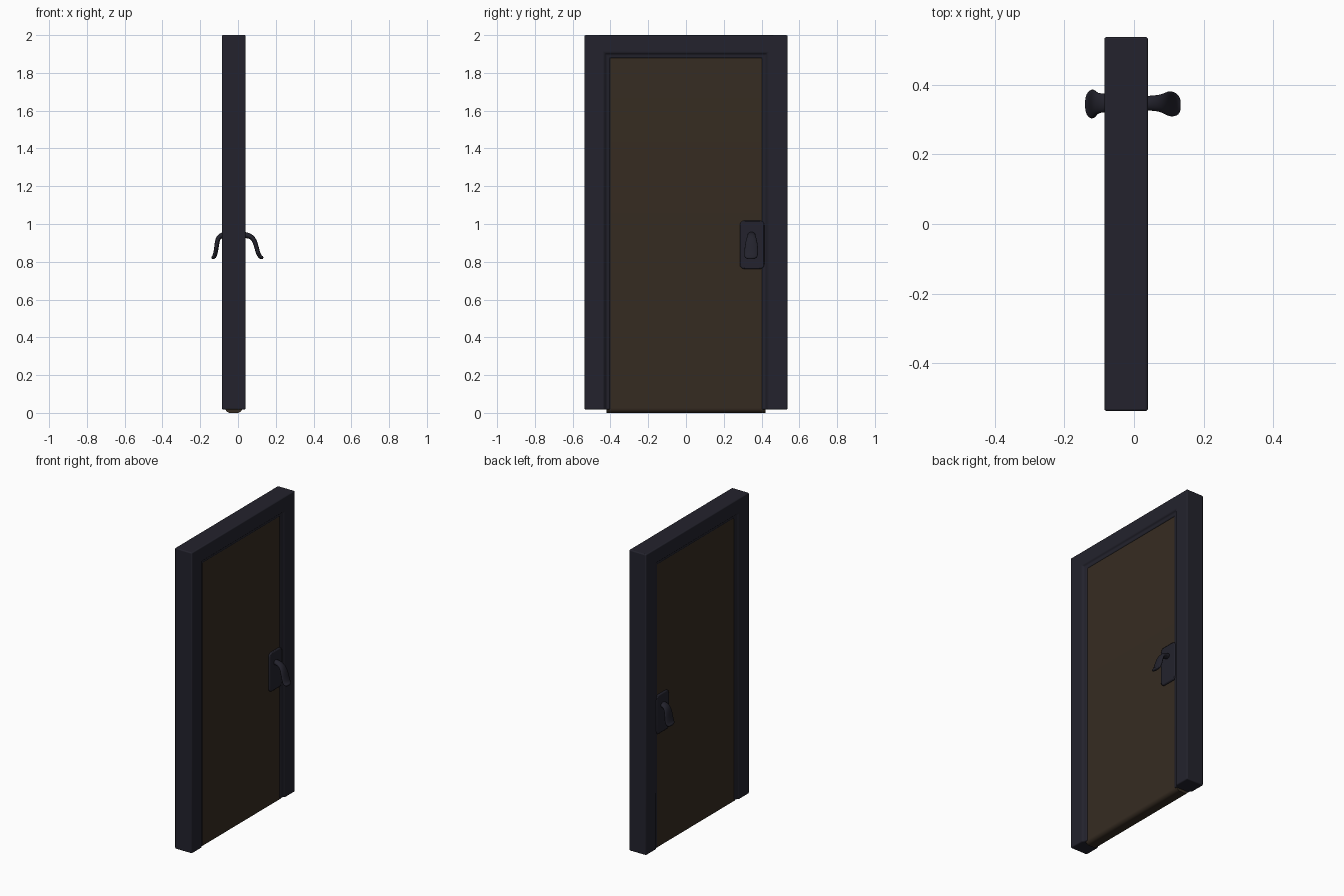
import bpy, bmesh, math
from mathutils import Vector

if "Cube" in bpy.data.objects:
    bpy.data.objects.remove(bpy.data.objects["Cube"])

XC = -0.0225          # middle of the door thickness
HANDLE_Y = 0.344


def material(name, rgb):
    m = bpy.data.materials.new(name)
    m.diffuse_color = (*rgb, 1)
    m.use_nodes = True
    m.node_tree.nodes["Principled BSDF"].inputs["Base Color"].default_value = m.diffuse_color
    return m


DARK = material("dark slate", (0.0168, 0.0165, 0.026))
BROWN = material("dark brown", (0.037, 0.025, 0.0158))


def finish(name, bm, mat, bevel=0, segments=3, smooth=40):
    bmesh.ops.recalc_face_normals(bm, faces=bm.faces)
    me = bpy.data.meshes.new(name)
    bm.to_mesh(me)
    bm.free()
    ob = bpy.data.objects.new(name, me)
    bpy.context.collection.objects.link(ob)
    me.materials.append(mat)
    if bevel:
        mod = ob.modifiers.new("soft_edges", 'BEVEL')
        mod.width, mod.segments = bevel, segments
        mod.limit_method, mod.angle_limit = 'ANGLE', math.radians(30)
    bpy.ops.object.select_all(action='DESELECT')
    bpy.context.view_layer.objects.active = ob
    ob.select_set(True)
    bpy.ops.object.shade_smooth_by_angle(angle=math.radians(smooth))
    return ob


def loft(bm, rings):
    loops = [[bm.verts.new(p) for p in r] for r in rings]
    n = len(loops[0])
    for a, b in zip(loops, loops[1:]):
        for i in range(n):
            j = (i + 1) % n
            bm.faces.new((a[i], a[j], b[j], b[i]))
    bm.faces.new(loops[0])
    bm.faces.new(loops[-1])


# Frame: stepped moulding swept up, across and down with mitred corners
half = [(0, 0.0625), (0.104, 0.0625), (0.112, 0.052), (0.135, 0.049)]
profile = half + [(d, -x) for d, x in reversed(half)]
rings = []
for side, top in ((-1, False), (-1, True), (1, True), (1, False)):
    rings.append([(XC + x, side * (0.537 - d), 2.0 - 0.9 * d if top else 0.018)
                  for d, x in profile])
bm = bmesh.new()
loft(bm, rings)
finish("door_frame", bm, DARK, bevel=0.01)

# Door panel: slab with a rounded lower edge, slightly recessed in the frame
r = 0.025
t = 0.044
section = [(-t, 1.9), (t, 1.9)]
for i in range(7):
    a = math.pi / 2 * i / 6
    section.append((t - r + r * math.cos(a), r - r * math.sin(a)))
section += [(-x, z) for x, z in reversed(section[2:])]
bm = bmesh.new()
loft(bm, [[(XC + x, y, z) for x, z in section] for y in (-0.42, 0.42)])
finish("door_panel", bm, BROWN)


def rounded_rect(y0, y1, z0, z1, rad):
    pts = []
    for k, (cy, cz) in enumerate(((y1 - rad, z1 - rad), (y0 + rad, z1 - rad),
                                  (y0 + rad, z0 + rad), (y1 - rad, z0 + rad))):
        for i in range(5):
            a = math.pi / 2 * (k + i / 4)
            pts.append((cy + rad * math.cos(a), cz + rad * math.sin(a)))
    return pts


def handle_set(label, s, stations):
    # Back plate
    outline = rounded_rect(0.285, 0.415, 0.762, 1.018, 0.024)
    bm = bmesh.new()
    loft(bm, [[(XC + s * d, y, z) for y, z in outline] for d in (0.03, 0.055)])
    finish(label + "_lock_plate", bm, DARK, bevel=0.006, segments=2)
    # Drooping lever: flattened ovals following a curved path
    pts = [Vector((XC + s * p[0], HANDLE_Y + p[4], p[1])) for p in stations]
    rings = []
    for i, (p, st) in enumerate(zip(pts, stations)):
        tan = pts[min(i + 1, len(pts) - 1)] - pts[max(i - 1, 0)]
        tan.y = 0
        side = Vector((0, 1, 0))
        up = tan.normalized().cross(side)
        rings.append([p + side * st[2] * math.cos(a) + up * st[3] * math.sin(a)
                      for a in (2 * math.pi * k / 12 for k in range(12))])
    bm = bmesh.new()
    loft(bm, rings)
    ob = finish(label + "_lever", bm, DARK, smooth=80)
    mod = ob.modifiers.new("smooth", 'SUBSURF')
    mod.levels = mod.render_levels = 1


# distance from door middle, height, half width, half thickness, sideways shift
handle_set("right", 1, [
    (0.040, 0.942, 0.022, 0.020, 0.003), (0.072, 0.941, 0.022, 0.016, 0.003),
    (0.096, 0.932, 0.025, 0.014, 0.003), (0.112, 0.908, 0.032, 0.013, 0.002),
    (0.121, 0.875, 0.037, 0.012, 0.002), (0.129, 0.845, 0.038, 0.012, 0.001),
    (0.139, 0.826, 0.036, 0.012, 0.000), (0.150, 0.821, 0.030, 0.010, -0.002),
    (0.157, 0.820, 0.016, 0.006, -0.002)])
handle_set("left", -1, [
    (0.040, 0.942, 0.027, 0.020, 0.004), (0.064, 0.940, 0.028, 0.016, 0.004),
    (0.080, 0.930, 0.030, 0.014, 0.003), (0.088, 0.906, 0.036, 0.013, 0.002),
    (0.092, 0.872, 0.042, 0.012, 0.001), (0.097, 0.842, 0.044, 0.012, 0.001),
    (0.104, 0.825, 0.042, 0.012, 0.000), (0.112, 0.821, 0.034, 0.010, 0.000),
    (0.118, 0.820, 0.018, 0.006, 0.000)])
